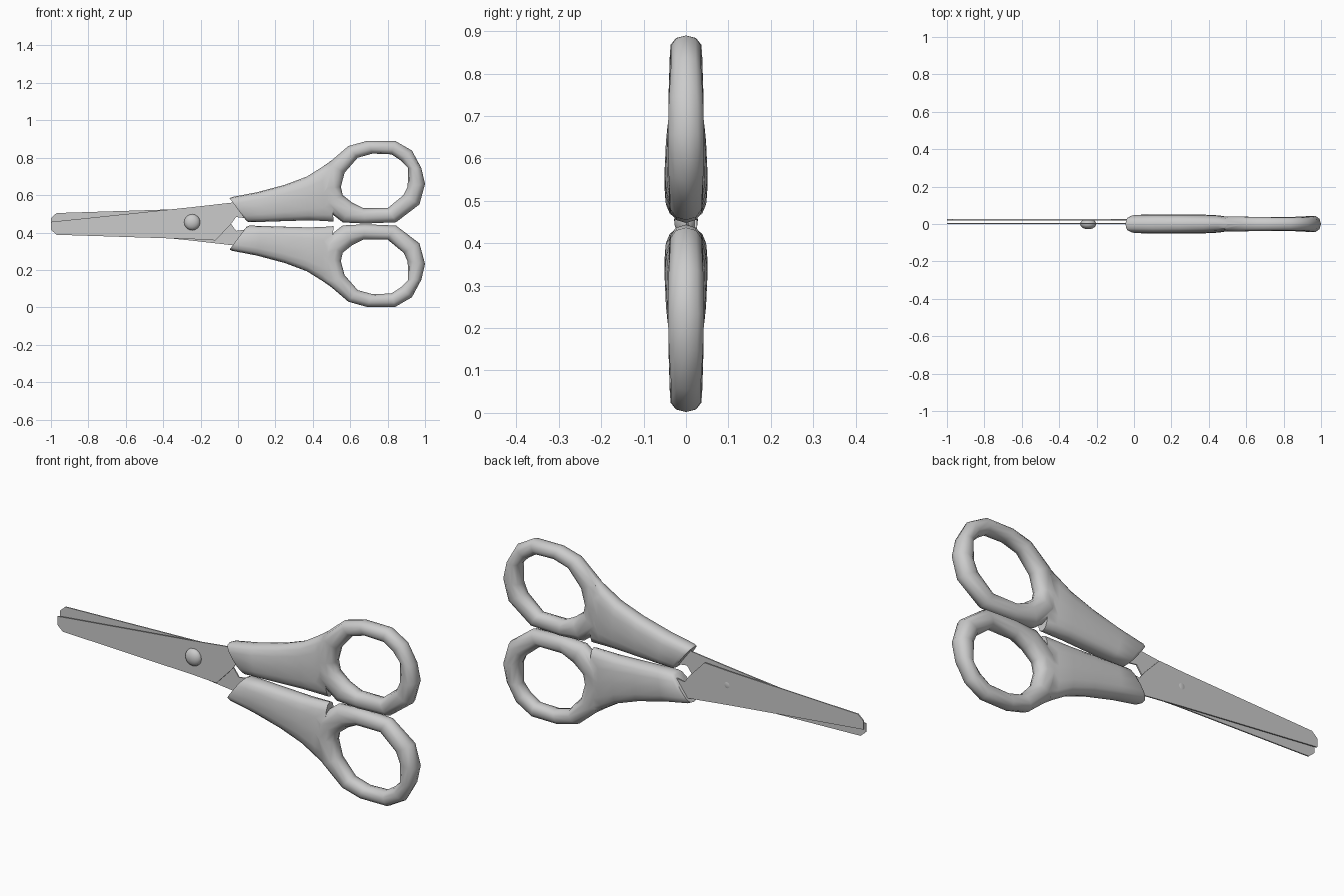
import bpy, bmesh, math
from mathutils import Vector

if "Cube" in bpy.data.objects:
    bpy.data.objects.remove(bpy.data.objects["Cube"])

MID = 0.446  # height of the mirror plane between both halves


def power(v, e):
    return math.copysign(abs(v) ** e, v)


def section(a, b, h, count, e):
    """Rounded cross-section spanning a to b in the xz plane, half thickness h."""
    a, b = Vector((a[0], 0, a[1])), Vector((b[0], 0, b[1]))
    pts = []
    for i in range(count):
        t = 2 * math.pi * i / count
        p = (a + b) / 2 + (b - a) / 2 * power(math.cos(t), e)
        p.y = h * power(math.sin(t), e)
        pts.append(p)
    return pts


def finish(name, bm, flip):
    if flip:
        for v in bm.verts:
            v.co.z = 2 * MID - v.co.z
    bmesh.ops.recalc_face_normals(bm, faces=bm.faces[:])
    me = bpy.data.meshes.new(name)
    bm.to_mesh(me)
    bm.free()
    ob = bpy.data.objects.new(name, me)
    bpy.context.collection.objects.link(ob)
    return ob


def loft(name, sections, closed, flip):
    bm = bmesh.new()
    rows = [[bm.verts.new(p) for p in s] for s in sections]
    n = len(rows[0])
    for k in range(len(rows) if closed else len(rows) - 1):
        r, s = rows[k], rows[(k + 1) % len(rows)]
        for i in range(n):
            j = (i + 1) % n
            bm.faces.new((r[i], r[j], s[j], s[i]))
    if not closed:
        bm.faces.new(rows[0])
        bm.faces.new(rows[-1])
    return finish(name, bm, flip)


def smooth(ob, angle):
    bpy.ops.object.select_all(action='DESELECT')
    ob.select_set(True)
    bpy.context.view_layer.objects.active = ob
    bpy.ops.object.shade_smooth_by_angle(angle=math.radians(angle))


# Grip stations: top point, bottom point, half thickness
GRIP = [((-.045, .583), (.045, .462), .042), ((-.03, .59), (.06, .455), .049),
        ((.1, .615), (.13, .457), .051), ((.25, .655), (.25, .461), .051),
        ((.37, .70), (.38, .465), .05), ((.45, .75), (.46, .462), .046),
        ((.50, .785), (.51, .458), .037)]

# Finger loop stations: hole edge, outer edge, half thickness
LOOP = [((.55, .645), (.44, .63), .043), ((.57, .72), (.48, .768), .043),
        ((.64, .80), (.59, .862), .04), ((.72, .822), (.69, .890), .038),
        ((.82, .818), (.84, .890), .037), ((.87, .785), (.93, .838), .037),
        ((.91, .745), (.98, .745), .042), ((.907, .645), (1.0, .66), .045),
        ((.885, .60), (.97, .55), .043), ((.80, .53), (.845, .455), .038),
        ((.67, .53), (.68, .448), .039), ((.61, .56), (.56, .454), .041),
        ((.56, .60), (.45, .54), .043)]

# Blade outline with its shank reaching into the grip
BLADE = [(-1, .457), (-1, .415), (-.97, .388), (-.25, .365), (-.12, .358),
         (-.037, .446), (-.01, .483), (.05, .475), (.1, .50), (.1, .58),
         (-.03, .56), (-.25, .535)]


def handle(name, flip):
    grip = loft(name, [section(a, b, h, 16, .72) for a, b, h in GRIP], False, flip)
    ring = loft(name + "_loop", [section(a, b, h, 10, .9) for a, b, h in LOOP], True, flip)
    mod = grip.modifiers.new("join_loop", 'BOOLEAN')
    mod.operation, mod.solver, mod.object = 'UNION', 'EXACT', ring
    bpy.context.view_layer.objects.active = grip
    bpy.ops.object.modifier_apply(modifier=mod.name)
    bpy.data.objects.remove(ring)
    smooth(grip, 50)


def blade(name, y, flip):
    bm = bmesh.new()
    face = bm.faces.new([bm.verts.new((x, y, z)) for x, z in BLADE])
    new = bmesh.ops.extrude_face_region(bm, geom=[face])["geom"]
    for v in new:
        if isinstance(v, bmesh.types.BMVert):
            v.co.y += .006
    finish(name, bm, flip)


# Both halves
handle("upper_handle", False)
handle("lower_handle", True)
blade("front_blade", 0, False)
blade("back_blade", .02, True)

# Domed pivot rivet
bpy.ops.mesh.primitive_uv_sphere_add(segments=16, ring_count=10, radius=1,
                                     location=(-.245, 0, .455), rotation=(math.pi / 2, 0, 0))
rivet = bpy.context.object
rivet.name = "pivot_rivet"
rivet.scale = (.043, .043, .028)
smooth(rivet, 60)
